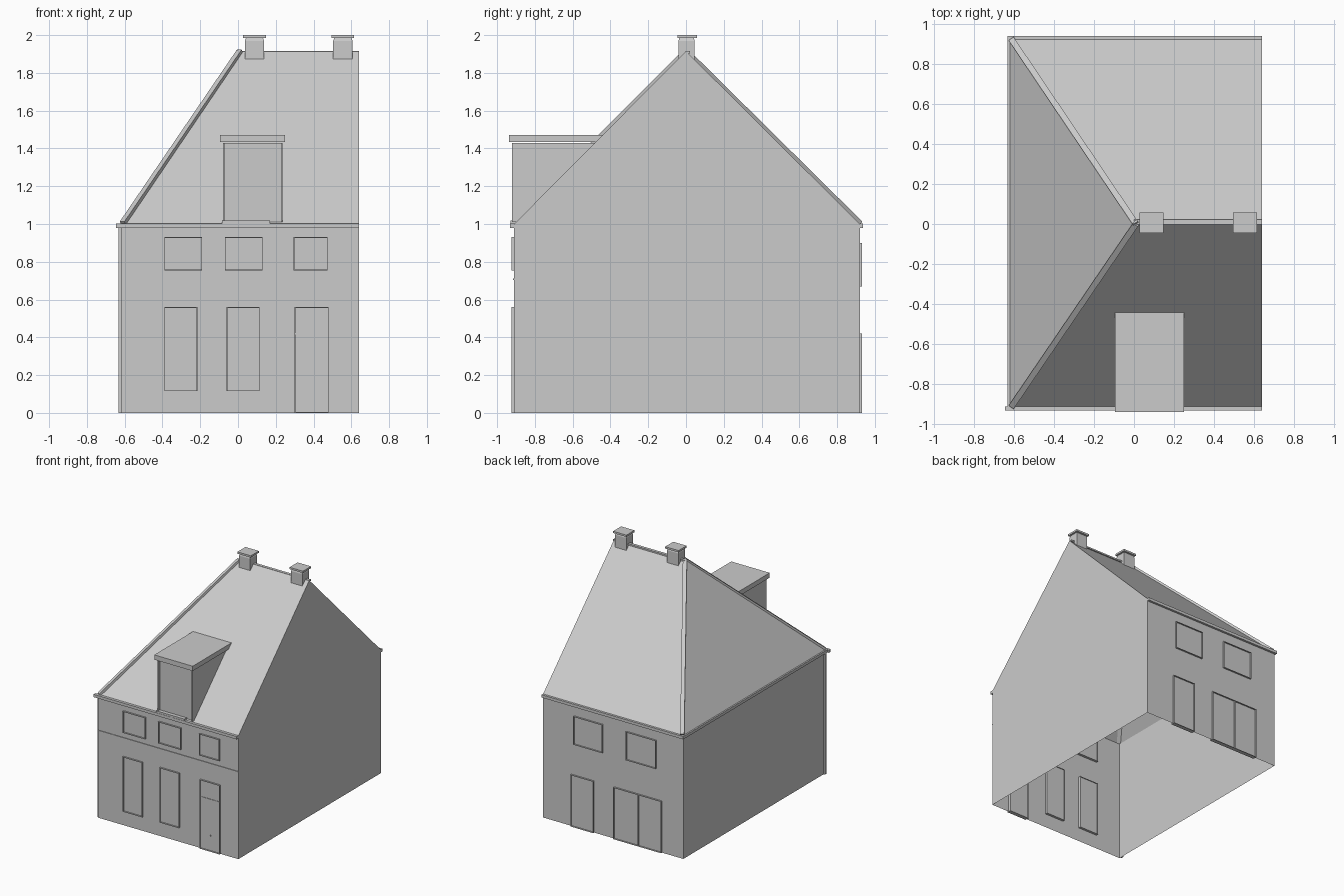
import bpy, bmesh
from mathutils import Vector

if "Cube" in bpy.data.objects:
    bpy.data.objects.remove(bpy.data.objects["Cube"])

GREY = (0.6, 0.6, 0.6, 1)
mat = bpy.data.materials.new("plain grey")
mat.use_nodes = True
mat.diffuse_color = GREY
mat.node_tree.nodes["Principled BSDF"].inputs["Base Color"].default_value = GREY


def mesh_object(name, verts, faces):
    me = bpy.data.meshes.new(name)
    me.from_pydata(verts, [], faces)
    bm = bmesh.new()
    bm.from_mesh(me)
    bmesh.ops.recalc_face_normals(bm, faces=bm.faces)
    bm.to_mesh(me)
    bm.free()
    me.materials.append(mat)
    ob = bpy.data.objects.new(name, me)
    bpy.context.collection.objects.link(ob)
    return ob


def box(name, x0, x1, y0, y1, z0, z1):
    verts = [(x, y, z) for x in (x0, x1) for y in (y0, y1) for z in (z0, z1)]
    faces = [(0, 1, 3, 2), (4, 6, 7, 5), (0, 4, 5, 1),
             (2, 3, 7, 6), (0, 2, 6, 4), (1, 5, 7, 3)]
    return mesh_object(name, verts, faces)


def beam(name, a, b, width, height):
    # square bar laid from a to b with its flat side up
    a, b = Vector(a), Vector(b)
    along = (b - a).normalized()
    side = along.cross(Vector((0, 0, 1))).normalized() * width / 2
    up = side.cross(along).normalized() * height / 2
    verts = [p + s * side + u * up for p in (a, b)
             for s, u in ((-1, -1), (1, -1), (1, 1), (-1, 1))]
    faces = [(0, 1, 2, 3), (4, 5, 6, 7)]
    faces += [(i, (i + 1) % 4, (i + 1) % 4 + 4, i + 4) for i in range(4)]
    return mesh_object(name, verts, faces)


def opening(name, x0, x1, z0, z1, wall, out):
    # thin rim standing through the wall, with a pane set back inside it
    y0, y1 = sorted((wall + out * 0.013, wall - out * 0.02))
    t = 0.004
    box(name + "_rim_right", x0, x0 + t, y0, y1, z0, z1)
    box(name + "_rim_left", x1 - t, x1, y0, y1, z0, z1)
    box(name + "_rim_bottom", x0, x1, y0, y1, z0, z0 + t)
    box(name + "_rim_top", x0, x1, y0, y1, z1 - t, z1)
    p0, p1 = sorted((wall + out * 0.002, wall - out * 0.015))
    box(name + "_pane", x0 + t, x1 - t, p0, p1, z0 + t, z1 - t)


# Walls, open underneath
XR, XL, YF, YB, RIDGE = -0.62, 0.64, -0.91, 0.92, 1.915
mesh_object("walls",
            [(XR, YF, 0), (XL, YF, 0), (XL, YB, 0), (XR, YB, 0),
             (XR, YF, 1), (XL, YF, 1), (XL, YB, 1), (XR, YB, 1), (XL, 0, RIDGE)],
            [(0, 1, 5, 4), (1, 2, 6, 8, 5), (2, 3, 7, 6), (3, 0, 4, 7)])

# Roof with a hip on one end and a gable on the other
mesh_object("roof",
            [(XR, YF, 1), (XL, YF, 1), (XL, YB, 1), (XR, YB, 1),
             (0, 0, RIDGE), (XL, 0, RIDGE)],
            [(0, 1, 5, 4), (2, 3, 4, 5), (3, 0, 4)])
beam("front_hip_cap", (XR + 0.01, YF, 1.005), (0.01, 0, RIDGE), 0.03, 0.02)
beam("back_hip_cap", (XR + 0.01, YB, 1.005), (0.01, 0, RIDGE), 0.03, 0.02)
beam("ridge_cap", (0, 0.01, RIDGE - 0.006), (XL, 0.01, RIDGE - 0.006), 0.024, 0.012)

# Gutters, downpipe and string course
box("front_gutter", -0.645, XL, -0.932, YF, 0.98, 1.003)
box("back_gutter", -0.632, XL, YB, 0.938, 0.98, 1.003)
box("side_gutter", -0.632, XR, YF, YB, 0.98, 1.003)
box("downpipe", -0.632, XR, -0.9, -0.88, 0, 0.98)
box("string_course", XR, XL, -0.915, YF, 0.704, 0.712)

# Chimneys
for i, x in enumerate((0.087, 0.555)):
    stack = box(f"chimney_{i + 1}", x - 0.051, x + 0.051, -0.04, 0.046, 1.86, 1.97)
    bm = bmesh.new()
    bm.from_mesh(stack.data)
    top = [f for f in bm.faces if f.normal.z > 0.9]
    up = bmesh.ops.extrude_face_region(bm, geom=top)
    bmesh.ops.delete(bm, geom=top, context="FACES")
    ring = [v for v in up["geom"] if isinstance(v, bmesh.types.BMVert)]
    for v in ring:
        v.co = Vector((x + (v.co.x - x) * 0.88, v.co.y * 0.88, 1.986))
    bm.to_mesh(stack.data)
    bm.free()
    box(f"chimney_cap_{i + 1}", x - 0.06, x + 0.06, -0.046, 0.057, 1.985, 2.0)

# Dormer: cheeks that run back into the slope, recessed front, flat roof
DX0, DX1, DF = -0.08, 0.235, -0.92
for name, x0, x1 in (("right", DX0, DX0 + 0.008), ("left", DX1 - 0.008, DX1)):
    side = [(DF, 1.01), (-0.9, 1.01), (-0.48, 1.43), (DF, 1.43)]
    mesh_object(f"dormer_{name}_cheek",
                [(x, y, z) for x in (x0, x1) for y, z in side],
                [(0, 1, 2, 3), (4, 5, 6, 7)]
                + [(i, (i + 1) % 4, (i + 1) % 4 + 4, i + 4) for i in range(4)])
box("dormer_front", DX0, DX1, -0.9, -0.895, 1.0, 1.43)
box("dormer_sill", -0.085, 0.17, -0.93, -0.89, 1.003, 1.018)
box("dormer_roof", -0.095, 0.25, -0.938, -0.44, 1.433, 1.472)

# Front windows and door
for i, (a, b) in enumerate(((-0.39, -0.19), (-0.07, 0.13), (0.295, 0.475))):
    opening(f"front_upper_window_{i + 1}", a, b, 0.755, 0.93, YF, -1)
for i, (a, b) in enumerate(((-0.39, -0.215), (-0.06, 0.115))):
    opening(f"front_lower_window_{i + 1}", a, b, 0.115, 0.56, YF, -1)
opening("front_door", 0.3, 0.48, 0, 0.56, YF, -1)
box("door_transom", 0.3, 0.48, -0.916, YF, 0.415, 0.422)
box("door_handle", 0.385, 0.395, -0.918, YF, 0.12, 0.13)

# Back windows and doors
for i, (a, b) in enumerate(((0.1, 0.36), (-0.38, -0.11))):
    opening(f"back_upper_window_{i + 1}", a, b, 0.67, 0.9, YB, 1)
for i, (a, b) in enumerate(((0.18, 0.385), (-0.22, 0.0), (-0.43, -0.22))):
    opening(f"back_door_{i + 1}", a, b, 0, 0.42, YB, 1)
